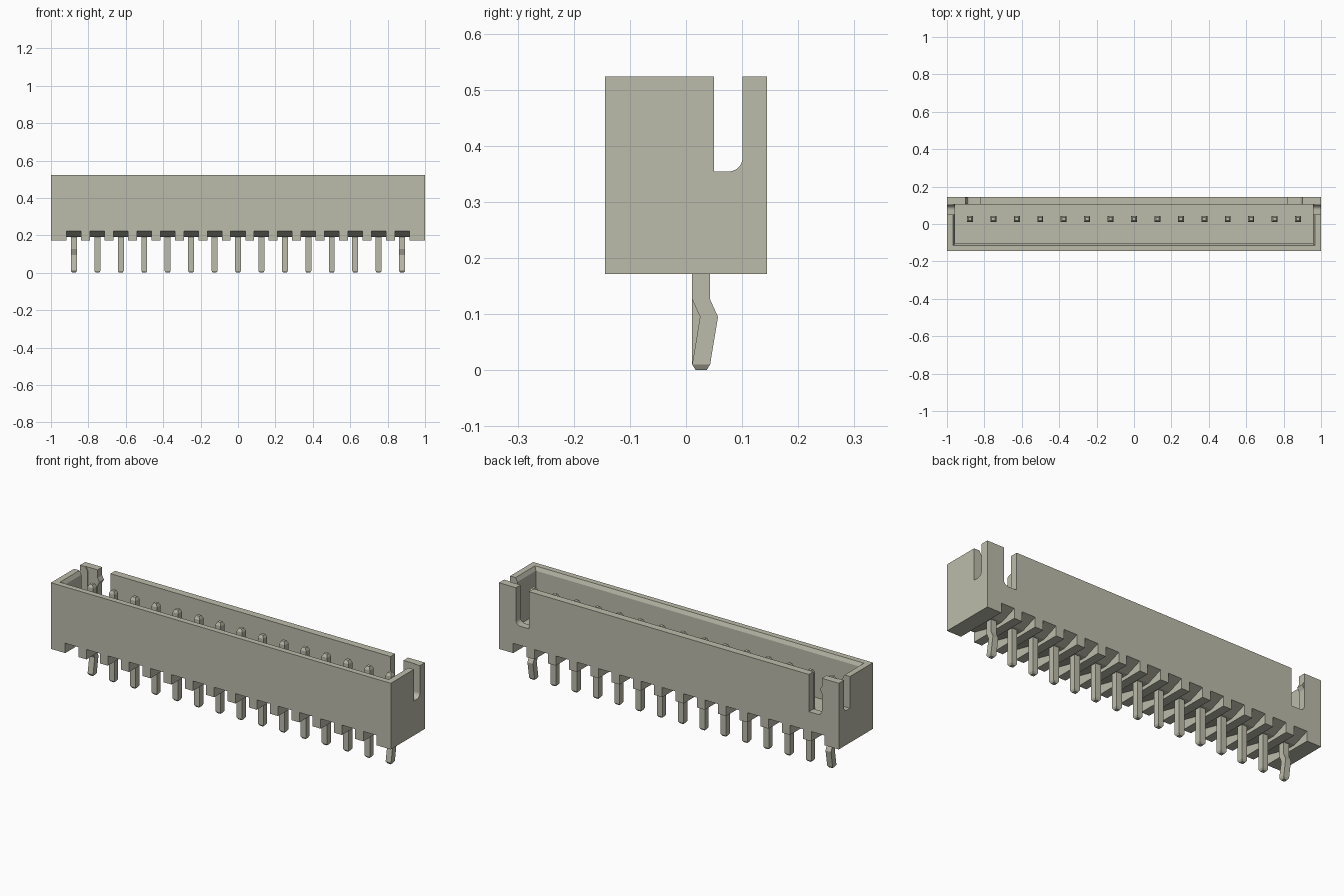
import bpy, bmesh, math
from mathutils import Vector

cube = bpy.data.objects.get("Cube")
if cube:
    bpy.data.objects.remove(cube, do_unlink=True)

PITCH, COUNT = 0.1253, 15
PIN_Y, PIN_HALF = 0.027, 0.016
BASE, TOP, DEPTH, FLOOR = 0.171, 0.523, 0.144, 0.27
PIN_XS = [(i - (COUNT - 1) / 2) * PITCH for i in range(COUNT)]

ivory = bpy.data.materials.new("warm_grey_plastic")
ivory.use_nodes = True
ivory.diffuse_color = (0.5, 0.5, 0.41, 1)
ivory.node_tree.nodes["Principled BSDF"].inputs["Base Color"].default_value = (0.5, 0.5, 0.41, 1)


def add_object(name, bm):
    bmesh.ops.recalc_face_normals(bm, faces=bm.faces)
    mesh = bpy.data.meshes.new(name)
    bm.to_mesh(mesh)
    bm.free()
    mesh.materials.append(ivory)
    obj = bpy.data.objects.new(name, mesh)
    bpy.context.scene.collection.objects.link(obj)
    return obj


def loft(bm, rings):
    """Skin matching loops of points and cap both ends."""
    loops = [[bm.verts.new(p) for p in ring] for ring in rings]
    n = len(loops[0])
    for a, b in zip(loops, loops[1:]):
        for i in range(n):
            j = (i + 1) % n
            bm.faces.new((a[i], a[j], b[j], b[i]))
    bm.faces.new(loops[0])
    bm.faces.new(loops[-1])


def rect(x0, x1, y0, y1, z):
    return [Vector(p) for p in ((x0, y0, z), (x1, y0, z), (x1, y1, z), (x0, y1, z))]


def slot_profile(inner, outer, bottom, radius=0.025):
    """Open-topped slot with its outer lower corner rounded."""
    s = 1 if outer > inner else -1
    arc = [(outer - s * radius * (1 - math.cos(a)), bottom + radius * (1 - math.sin(a)))
           for a in (math.radians(15 * k) for k in range(6, -1, -1))]
    return [(inner, TOP + 0.1), (inner, bottom)] + arc + [(outer, TOP + 0.1)]


def cut(target, name, bm):
    cutter = add_object(name, bm)
    cutter.hide_render = True
    mod = target.modifiers.new(name, "BOOLEAN")
    mod.operation, mod.solver, mod.object = "DIFFERENCE", "EXACT", cutter
    bpy.context.view_layer.objects.active = target
    bpy.ops.object.modifier_apply(modifier=mod.name)
    bpy.data.objects.remove(cutter, do_unlink=True)


# Housing block
bm = bmesh.new()
loft(bm, [rect(-1, 1, -DEPTH, DEPTH, z) for z in (BASE, TOP)])
housing = add_object("housing", bm)

# Open cavity with a chamfered rim on the front and ends
bm = bmesh.new()
loft(bm, [rect(-0.957, 0.957, -0.105, 0.105, FLOOR),
          rect(-0.957, 0.957, -0.105, 0.105, TOP - 0.02),
          rect(-0.968, 0.968, -0.114, 0.105, TOP),
          rect(-0.968, 0.968, -0.114, 0.105, TOP + 0.1)])
cut(housing, "cavity_cutter", bm)

# Slots through both end walls
bm = bmesh.new()
for s in (-1, 1):
    profile = slot_profile(0.05, 0.101, 0.354)
    loft(bm, [[Vector((s * x, y, z)) for y, z in profile] for x in (0.93, 1.1)])
cut(housing, "end_slot_cutter", bm)

# Slots through the back wall near the corners
bm = bmesh.new()
for s in (-1, 1):
    profile = slot_profile(s * 0.824, s * 0.9, 0.325)
    loft(bm, [[Vector((x, y, z)) for x, z in profile] for y in (0.09, 0.2)])
cut(housing, "back_slot_cutter", bm)

# Underside grooves, their ceilings sloping up to the front and back
bm = bmesh.new()
ceiling = [(-0.15, 0.1), (-0.15, 0.225), (PIN_Y - 0.03, 0.19),
           (PIN_Y + 0.03, 0.19), (0.15, 0.225), (0.15, 0.1)]
for x in PIN_XS:
    loft(bm, [[Vector((x + dx, y, z)) for y, z in ceiling] for dx in (-0.039, 0.039)])
cut(housing, "groove_cutter", bm)

# Small wedge marking the first pin on one corner post
bm = bmesh.new()
wedge = [(-0.904, 0.44), (-0.9, 0.44), (-0.889, 0.46), (-0.9, 0.48), (-0.904, 0.48)]
loft(bm, [[Vector((x, y, z)) for x, z in wedge] for y in (0.106, 0.143)])
add_object("first_pin_wedge", bm)


def pin_mesh(bm, bends):
    """Square pin with tapered ends, pushed backwards at each (height, shift)."""
    levels = [(0, 0, 0.6), (0.01, 0, 1)] + [(z, dy, 1) for z, dy in bends]
    levels += [(0.47, 0, 1), (0.485, 0, 0.55)]
    rings = []
    for z, dy, k in levels:
        h, y = PIN_HALF * k, PIN_Y + dy
        rings.append(rect(-h, h, y - h, y + h, z))
    loft(bm, rings)


# Pins, with kinked legs on the two outermost
for i, x in enumerate(PIN_XS):
    bm = bmesh.new()
    outermost = i in (0, COUNT - 1)
    pin_mesh(bm, [(0.095, 0.014), (0.126, 0)] if outermost else [])
    add_object("kinked_pin" if outermost else "straight_pin", bm).location.x = x
